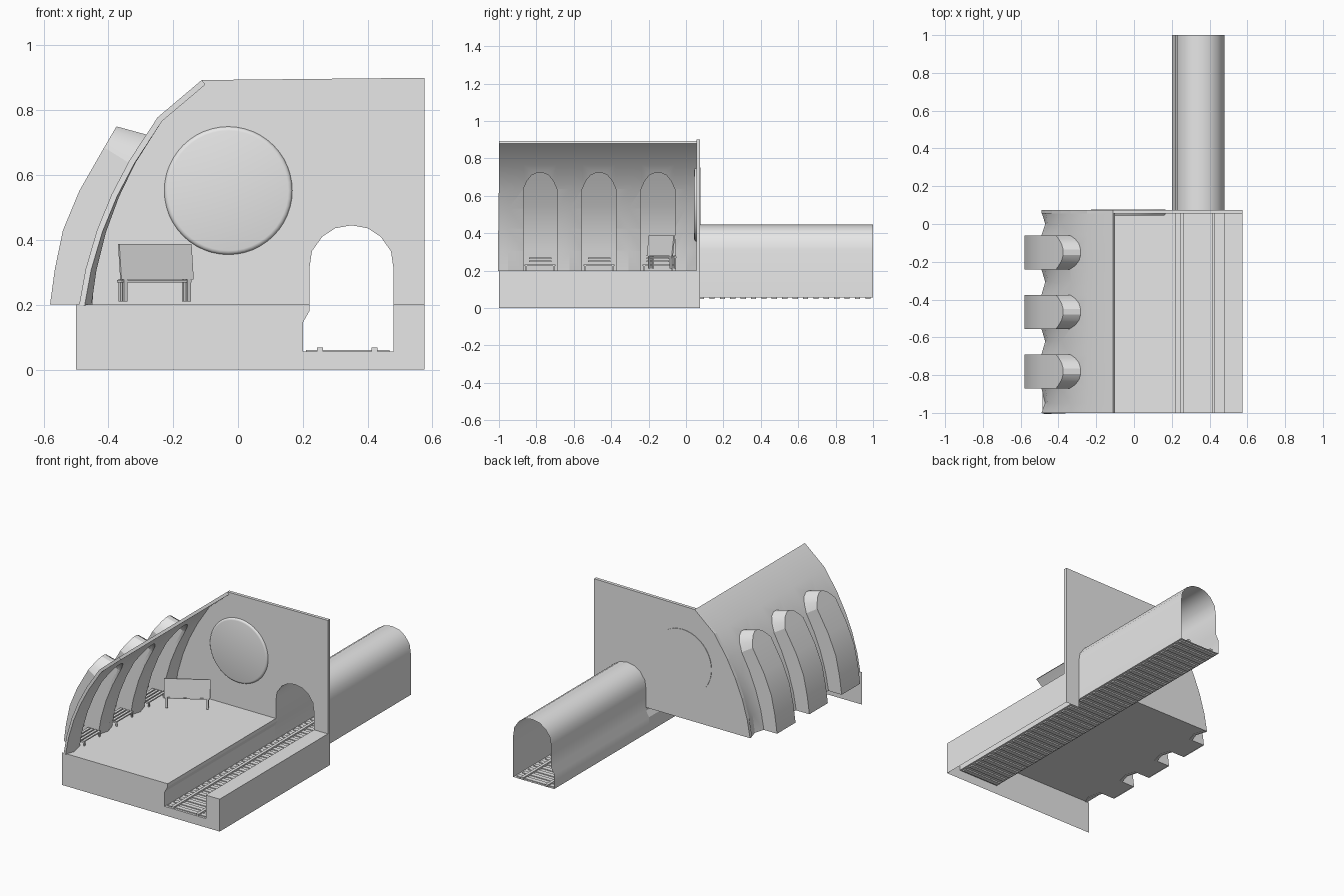
import bpy, bmesh, math
from mathutils import Matrix, Vector

cube = bpy.data.objects.get("Cube")
if cube:
    bpy.data.objects.remove(cube, do_unlink=True)

grey = bpy.data.materials.new("plain grey")
grey.use_nodes = True
grey.diffuse_color = (0.8, 0.8, 0.8, 1)
grey.node_tree.nodes["Principled BSDF"].inputs["Base Color"].default_value = (0.8, 0.8, 0.8, 1)


def finish(name, bm, smooth=None):
    bmesh.ops.recalc_face_normals(bm, faces=bm.faces)
    mesh = bpy.data.meshes.new(name)
    bm.to_mesh(mesh)
    bm.free()
    mesh.materials.append(grey)
    ob = bpy.data.objects.new(name, mesh)
    bpy.context.collection.objects.link(ob)
    bpy.ops.object.select_all(action="DESELECT")
    bpy.context.view_layer.objects.active = ob
    ob.select_set(True)
    if smooth:
        bpy.ops.object.shade_smooth_by_angle(angle=math.radians(smooth))
    return ob


def sheet(name, points):
    """One flat face through the given points."""
    bm = bmesh.new()
    bm.faces.new([bm.verts.new(p) for p in points])
    return finish(name, bm)


def sweep(name, profile, y0, y1, closed=False, smooth=None):
    """Open-ended strip following an xz profile along y."""
    bm = bmesh.new()
    rows = [[bm.verts.new((x, y, z)) for x, z in profile] for y in (y0, y1)]
    n = len(profile)
    for i in range(n if closed else n - 1):
        j = (i + 1) % n
        bm.faces.new((rows[0][i], rows[0][j], rows[1][j], rows[1][i]))
    return finish(name, bm, smooth)


def prism(name, points, offset):
    """Solid made by pushing a polygon along an offset."""
    bm = bmesh.new()
    face = bm.faces.new([bm.verts.new(p) for p in points])
    ext = bmesh.ops.extrude_face_region(bm, geom=[face])["geom"]
    bmesh.ops.translate(bm, verts=[v for v in ext if isinstance(v, bmesh.types.BMVert)], vec=offset)
    return finish(name, bm)


def add_box(bm, lo, hi):
    lo, hi = Vector(lo), Vector(hi)
    m = Matrix.Translation((lo + hi) / 2) @ Matrix.Diagonal((*(hi - lo), 1))
    bmesh.ops.create_cube(bm, size=1, matrix=m)


def at(curve, z):
    """x of a curve of (x, z) points at height z."""
    for (xa, za), (xb, zb) in zip(curve, curve[1:]):
        if z <= zb:
            break
    return xa + (xb - xa) * (z - za) / (zb - za)


FRONT, BACK, FLOOR = -1.0, 0.075, 0.2
LEFT_EDGE, RIGHT_EDGE = -0.5, 0.575
ALCOVES = (-0.78, -0.465, -0.15)
HALF = 0.09
vault_curve = [(-.49, .2), (-.47, .31), (-.435, .43), (-.39, .54), (-.335, .645), (-.248, .778), (-.112, .893)]
shell_curve = [(-.58, .2), (-.565, .31), (-.54, .43), (-.49, .55), (-.41, .69), (-.375, .75)]
tunnel_left = [(.2, .055), (.2, .145), (.22, .18)]
tunnel_arch = [(.22, .31), (.228, .365), (.26, .41), (.30, .436), (.35, .445),
               (.40, .436), (.44, .41), (.472, .365), (.48, .31)]

# Platform floor, reaching into the alcoves
edge = [(-.485, FRONT)]
for c in ALCOVES:
    edge += [(-.485, c - HALF), (-.575, c - HALF), (-.575, c + HALF), (-.485, c + HALF)]
    mid = c + .158
    edge.append((-.465, min(mid, 0.0)))
edge += [(-.485, BACK), (.22, BACK), (.22, FRONT)]
sheet("platform_floor", [(x, y, FLOOR) for x, y in edge])

# Track trench, far kerb and outer side
trench = [(.22, FLOOR)] + tunnel_left[::-1] + [(.48, .055), (.48, FLOOR)]
sweep("track_trench", trench + [(RIGHT_EDGE, FLOOR), (RIGHT_EDGE, 0)], FRONT, BACK)
front = [(LEFT_EDGE, FLOOR), (LEFT_EDGE, 0), (RIGHT_EDGE, 0), (RIGHT_EDGE, FLOOR)] + trench[::-1]
sheet("platform_front", [(x, FRONT, z) for x, z in front])
sheet("kerb_end", [(.48, BACK, 0), (RIGHT_EDGE, BACK, 0), (RIGHT_EDGE, BACK, FLOOR), (.48, BACK, FLOOR)])

# Tunnel
sweep("tunnel", tunnel_left + tunnel_arch + [(.48, .055)], BACK, 1.0, closed=True, smooth=30)

# Rails and sleepers
bm = bmesh.new()
for x in (.253, .421):
    add_box(bm, (x - .009, FRONT, .056), (x + .009, 1.0, .068))
finish("rails", bm)
bm = bmesh.new()
count = 36
for i in range(count):
    y = FRONT + .028 + i * 2 / count
    add_box(bm, (.21, y - .014, .047), (.467, y + .014, .06))
finish("sleepers", bm)

# Back wall with the tunnel mouth
wall = vault_curve + [(RIGHT_EDGE, .9), (RIGHT_EDGE, FLOOR), (.48, FLOOR)] + tunnel_arch[::-1] + [(.22, FLOOR)]
prism("back_wall", [(x, BACK - .02, z) for x, z in wall], (0, .02, 0))

# Round sign on the wall
bm = bmesh.new()
bmesh.ops.create_cone(bm, cap_ends=True, segments=48, radius1=.198, radius2=.198, depth=.034,
                      matrix=Matrix.Translation((-.03, .061, .552)) @ Matrix.Rotation(math.pi / 2, 4, "X"))
rim = [e for e in bm.edges if all(v.co.y < .06 for v in e.verts)]
bmesh.ops.bevel(bm, geom=rim, offset=.013, segments=3, affect="EDGES", profile=.5)
finish("round_sign", bm, 50)

# Curved vault, pinched between the alcoves
ys = [FRONT, -.95]
for c in ALCOVES:
    ys += [c - HALF, c + HALF, min(c + .158, 0.0)]
ys.append(BACK - .01)
bm = bmesh.new()
grid = []
for i, y in enumerate(ys):
    pinch = .02 if i % 3 == 1 else 0
    grid.append([bm.verts.new((x + pinch * max(0, 1 - (z - .2) / .5), y, z)) for x, z in vault_curve])
for a, b in zip(grid, grid[1:]):
    for k in range(len(vault_curve) - 1):
        bm.faces.new((a[k], a[k + 1], b[k + 1], b[k]))
vault = finish("vault", bm)
mod = vault.modifiers.new("thickness", "SOLIDIFY")
mod.thickness = .018
mod.offset = -1 if vault.data.polygons[0].normal.x < 0 else 1
bpy.ops.object.modifier_apply(modifier="thickness")

# Arched openings through the vault
arch = [(HALF, .1), (HALF, .635), (.07, .68), (.045, .71), (.015, .723)]
for c in ALCOVES:
    outline = [(-.7, c + h, z) for h, z in arch] + [(-.7, c - h, z) for h, z in arch[::-1]]
    cutter = prism("opening_cutter", outline, (.6, 0, 0))
    cutter.hide_render = True
    bpy.context.view_layer.objects.active = vault
    mod = vault.modifiers.new("opening", "BOOLEAN")
    mod.operation = "DIFFERENCE"
    mod.solver = "EXACT"
    mod.object = cutter
    bpy.ops.object.modifier_apply(modifier="opening")
    bpy.data.objects.remove(cutter, do_unlink=True)
bpy.ops.object.select_all(action="DESELECT")
vault.select_set(True)
bpy.ops.object.shade_smooth_by_angle(angle=math.radians(25))

# Alcove shells: (inner height, outer height, half width)
levels = [(.2, .2, HALF), (.31, .31, HALF), (.43, .43, HALF), (.55, .55, HALF),
          (.635, .685, HALF), (.68, .71, .07), (.71, .735, .045), (.723, .75, .015)]
for n, c in enumerate(ALCOVES):
    bm = bmesh.new()
    rows = []
    for zi, zo, h in levels:
        xi, xo = at(vault_curve, zi) + .008, at(shell_curve, zo)
        rows.append([bm.verts.new(p) for p in ((xi, c - h, zi), (xo, c - h, zo),
                                               (xo, c + h, zo), (xi, c + h, zi))])
    for a, b in zip(rows, rows[1:]):
        for k in range(3):
            bm.faces.new((a[k], a[k + 1], b[k + 1], b[k]))
    bm.faces.new(rows[-1])
    finish("alcove_%d" % (n + 1), bm, 25)

# Slatted benches in the alcoves
for n, c in enumerate(ALCOVES):
    bm = bmesh.new()
    for k in range(4):
        x = -.535 + k * .024
        add_box(bm, (x, c - .083, .225), (x + .016, c + .083, .232))
    for z in (.245, .262):
        add_box(bm, (-.55, c - .06, z), (-.545, c + .06, z + .008))
    for s in (-.078, .07):
        add_box(bm, (-.54, c + s, .218), (-.447, c + s + .008, .225))
        for x in (-.54, -.455):
            add_box(bm, (x, c + s, FLOOR), (x + .008, c + s + .008, .22))
    finish("alcove_bench_%d" % (n + 1), bm)

# Free-standing bench seen from behind its tilted back
bm = bmesh.new()
add_box(bm, (-.13, -.004, .278), (.13, .004, .388))
tilt = Matrix.Translation((0, 0, .278)) @ Matrix.Rotation(-.12, 4, "X") @ Matrix.Translation((0, 0, -.278))
bmesh.ops.transform(bm, matrix=tilt, verts=bm.verts)
add_box(bm, (-.125, 0, .268), (.125, .03, .276))
for x in (-.12, .108):
    for y in (-.003, .02):
        add_box(bm, (x, y, .21), (x + .012, y + .01, .28))
bench = finish("free_bench", bm)
bench.rotation_euler.z = math.radians(31)
bench.location = (-.25, -.14, 0)
